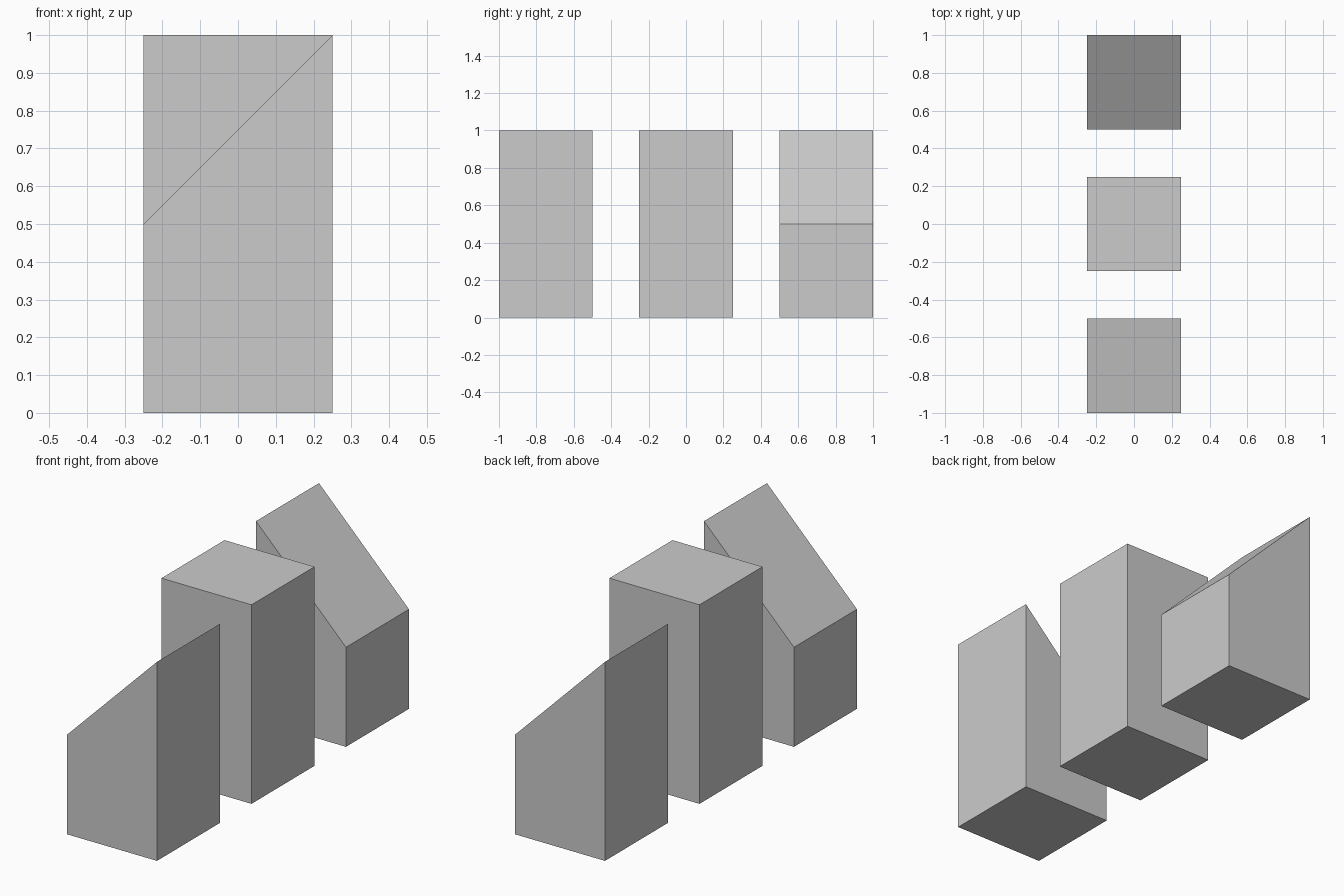
import bpy
import bmesh

if "Cube" in bpy.data.objects:
    bpy.data.objects.remove(bpy.data.objects["Cube"])

HALF = 0.25   # half the width and depth of each block


def block(name, y, left_height, right_height):
    """Square block whose top runs from left_height (-x) to right_height (+x)."""
    bm = bmesh.new()
    profile = [(-HALF, 0), (HALF, 0), (HALF, right_height), (-HALF, left_height)]
    front = bm.faces.new([bm.verts.new((x, y - HALF, z)) for x, z in profile])
    # Extrude the front profile backwards
    result = bmesh.ops.extrude_face_region(bm, geom=[front])
    verts = [v for v in result["geom"] if isinstance(v, bmesh.types.BMVert)]
    bmesh.ops.translate(bm, verts=verts, vec=(0, 2 * HALF, 0))
    bmesh.ops.recalc_face_normals(bm, faces=bm.faces)
    mesh = bpy.data.meshes.new(name)
    bm.to_mesh(mesh)
    bm.free()
    obj = bpy.data.objects.new(name, mesh)
    bpy.context.collection.objects.link(obj)
    return obj


# Two slant-topped blocks facing opposite ways around a flat-topped one
block("front_slanted_block", -0.75, 0.5, 1.0)
block("middle_flat_block", 0.0, 1.0, 1.0)
block("back_slanted_block", 0.75, 1.0, 0.5)
